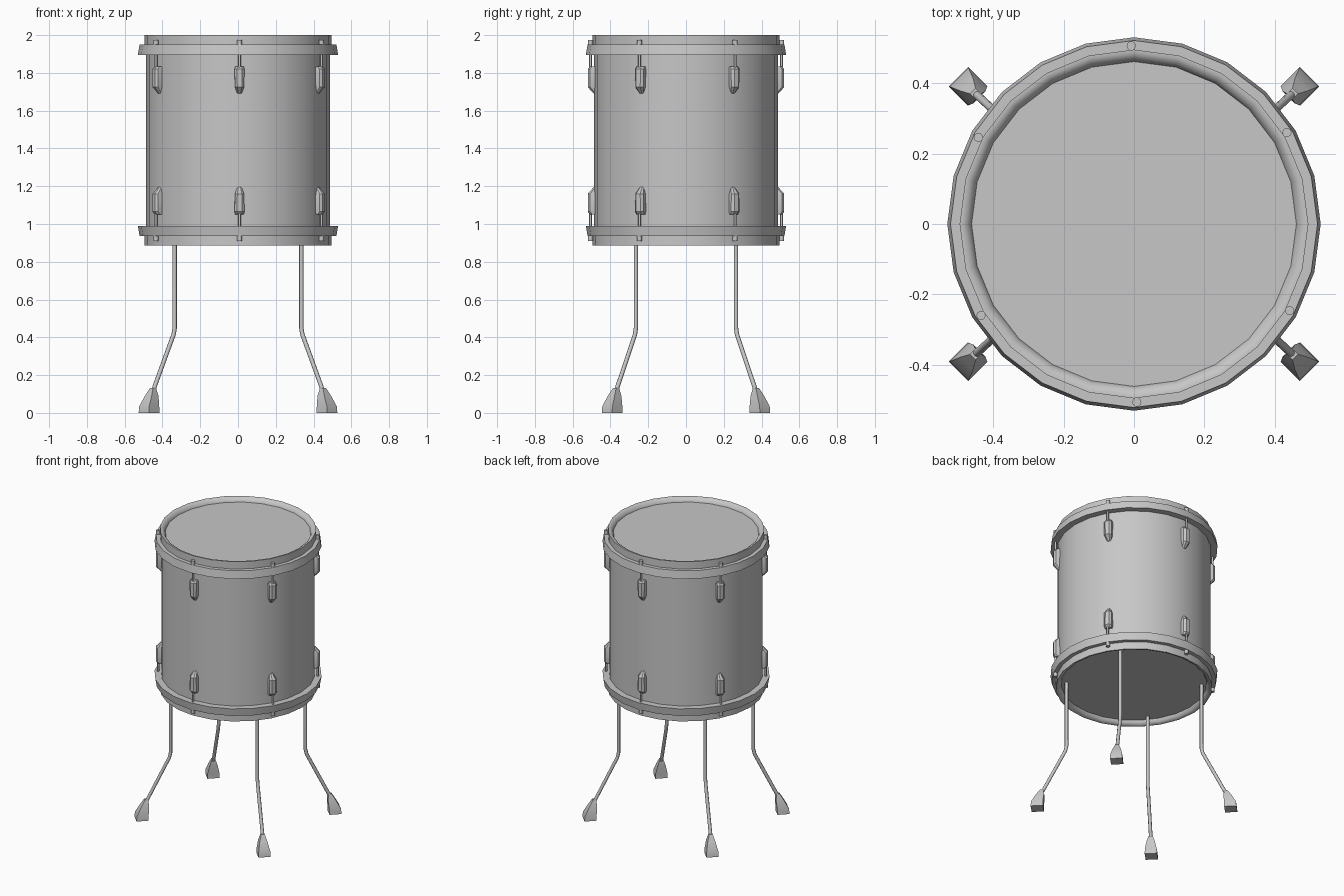
import bpy
import bmesh
from math import sin, cos, pi, radians

cube = bpy.data.objects.get("Cube")
if cube:
    bpy.data.objects.remove(cube, do_unlink=True)

SIDES = 24
MID = 1.4425        # height of the drum's mirror plane

grey = bpy.data.materials.new("plain grey")
grey.use_nodes = True
colour = (0.57, 0.57, 0.57, 1)
grey.diffuse_color = colour
grey.node_tree.nodes["Principled BSDF"].inputs["Base Color"].default_value = colour


def finish(obj, angle=35):
    obj.data.materials.clear()
    obj.data.materials.append(grey)
    bpy.ops.object.select_all(action='DESELECT')
    obj.select_set(True)
    bpy.context.view_layer.objects.active = obj
    bpy.ops.object.shade_smooth_by_angle(angle=radians(angle))
    return obj


def loft(name, rings, loop=False, angle=35):
    """Skin a list of point rings, capping the ends unless looped."""
    bm = bmesh.new()
    rows = [[bm.verts.new(p) for p in ring] for ring in rings]
    n = len(rows[0])
    pairs = list(zip(rows, rows[1:])) + ([(rows[-1], rows[0])] if loop else [])
    for a, b in pairs:
        for i in range(n):
            j = (i + 1) % n
            bm.faces.new((a[i], a[j], b[j], b[i]))
    if not loop:
        bm.faces.new(rows[0])
        bm.faces.new(rows[-1])
    bmesh.ops.recalc_face_normals(bm, faces=bm.faces)
    mesh = bpy.data.meshes.new(name)
    bm.to_mesh(mesh)
    bm.free()
    obj = bpy.data.objects.new(name, mesh)
    bpy.context.collection.objects.link(obj)
    return finish(obj, angle)


def circle(r, z, n=SIDES, x=0, y=0):
    return [(x + r * cos(2 * pi * i / n), y + r * sin(2 * pi * i / n), z)
            for i in range(n)]


def lug_ring(half, depth, z, ang):
    """Cross-section of a lug with chamfered front corners, turned to ang."""
    inner = 0.47
    shoulder = depth - min(0.012, (depth - inner) / 2)
    pts = [(inner, -half), (shoulder, -half), (depth, -half / 2),
           (depth, half / 2), (shoulder, half), (inner, half)]
    return [(u * cos(ang) - v * sin(ang), u * sin(ang) + v * cos(ang), z)
            for u, v in pts]


# Shell
loft("shell", [circle(0.487, 0.97), circle(0.487, 1.91)])

# Hoop, skin and tuning hardware at each end
hoop_profile = [(0.48, 1.896), (0.53, 1.896), (0.521, 1.949), (0.495, 1.949),
                (0.495, 2.0), (0.485, 2.0), (0.47, 1.99), (0.46, 1.97),
                (0.46, 1.95)]
lug_profile = [(0.022, 0.508, 1.835), (0.026, 0.52, 1.82),
               (0.024, 0.52, 1.725), (0.012, 0.489, 1.69)]

for end, flip in (("top", False), ("bottom", True)):
    def height(z):
        return 2 * MID - z if flip else z

    loft(end + "_hoop", [circle(r, height(z)) for r, z in hoop_profile], loop=True)
    loft(end + "_skin", [circle(0.465, height(z)) for z in (1.955, 1.972)])
    for k in range(6):
        ang = radians(30.9 + 60 * k)
        x, y = 0.506 * cos(ang), 0.506 * sin(ang)
        loft(f"{end}_lug_{k + 1}",
             [lug_ring(w, d, height(z), ang) for w, d, z in lug_profile])
        loft(f"{end}_tension_rod_{k + 1}",
             [circle(0.007, height(z), 8, x, y) for z in (1.82, 1.95)], angle=50)
        loft(f"{end}_rod_head_{k + 1}",
             [circle(0.013, height(z), 10, x, y) for z in (1.935, 1.975)], angle=50)

# Four bent legs with tapered feet
leg_path = [(0.335, 0.265, 0.92), (0.335, 0.265, 0.45),
            (0.341, 0.27, 0.415), (0.452, 0.372, 0.11)]
foot_profile = [(0.055, 0.471, 0.391, 0.0), (0.053, 0.47, 0.39, 0.035),
                (0.036, 0.457, 0.378, 0.09), (0.016, 0.45, 0.37, 0.132)]

for side, sx in (("left", 1), ("right", -1)):
    for place, sy in (("front", -1), ("back", 1)):
        name = f"{place}_{side}"
        curve = bpy.data.curves.new(name + "_leg", 'CURVE')
        curve.dimensions = '3D'
        curve.bevel_depth = 0.0115
        curve.bevel_resolution = 2
        curve.use_fill_caps = True
        spline = curve.splines.new('POLY')
        spline.points.add(len(leg_path) - 1)
        for point, (x, y, z) in zip(spline.points, leg_path):
            point.co = (x * sx, y * sy, z, 1)
        leg = bpy.data.objects.new(name + "_leg", curve)
        bpy.context.collection.objects.link(leg)
        bpy.ops.object.select_all(action='DESELECT')
        leg.select_set(True)
        bpy.context.view_layer.objects.active = leg
        bpy.ops.object.convert(target='MESH')
        finish(bpy.context.view_layer.objects.active, 50)
        loft(name + "_foot",
             [circle(r, z, 4, x * sx, y * sy) for r, x, y, z in foot_profile])
